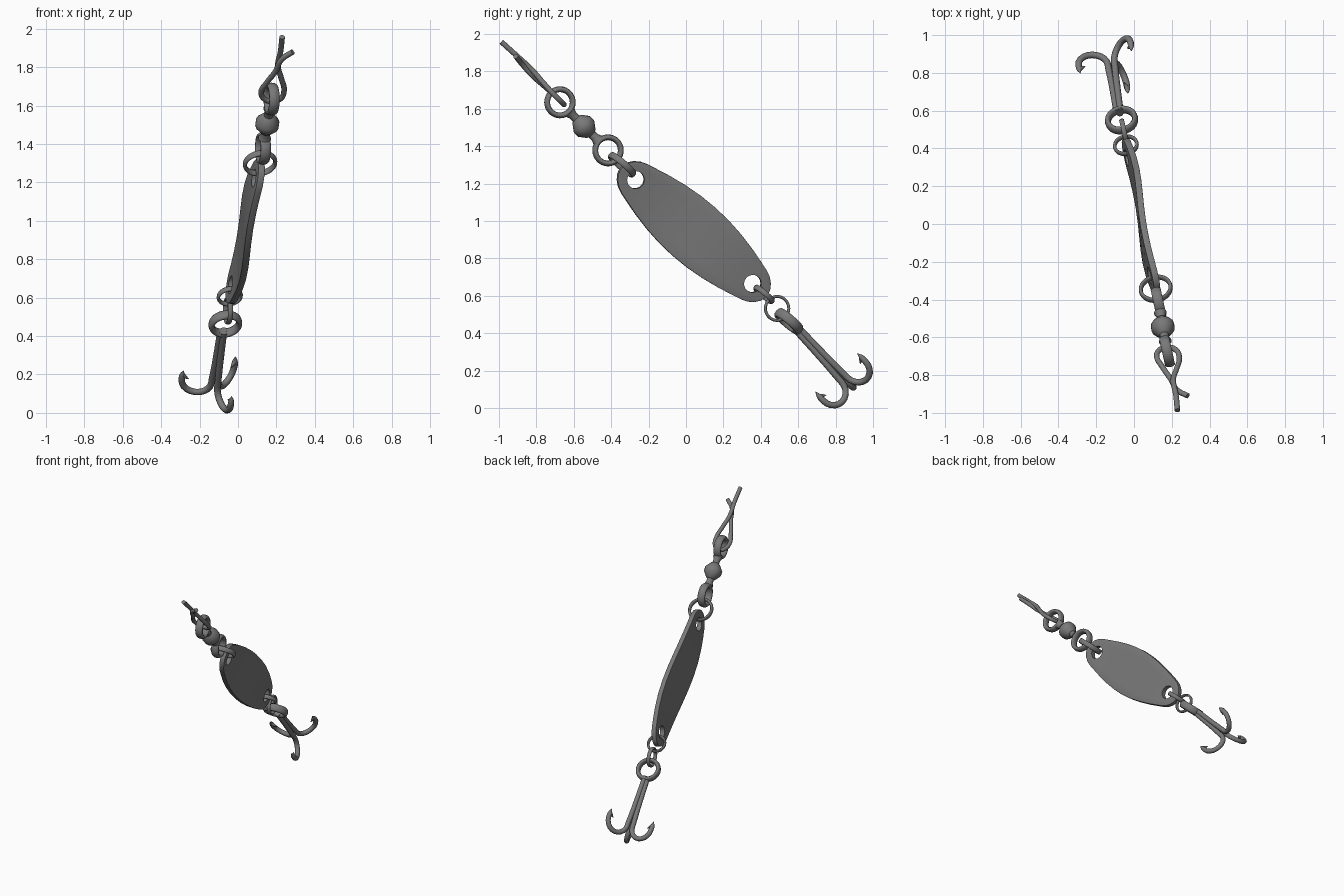
import bpy, bmesh, math
from mathutils import Vector, Matrix

if "Cube" in bpy.data.objects:
    bpy.data.objects.remove(bpy.data.objects["Cube"])

# Shared frame: u runs down the lure, n is the blade normal, w spans its width
A, B = Vector((0.105, -0.27, 1.22)), Vector((-0.03, 0.353, 0.666))
C = (A + B) / 2
u = (B - A).normalized()


def frame(normal):
    nn = Vector(normal).normalized()
    nn = (nn - u * nn.dot(u)).normalized()
    ww = nn.cross(u).normalized()
    return nn, (ww if ww.z > 0 else -ww)


n, w = frame((1, 0.217, 0))            # rings and hooks
bn, bw = frame((1, 0.15, -0.075))      # blade, slightly rolled

# Dark metal
metal = bpy.data.materials.new("dark_metal")
metal.diffuse_color = (0.19, 0.19, 0.19, 1)
metal.use_nodes = True
metal.node_tree.nodes["Principled BSDF"].inputs["Base Color"].default_value = metal.diffuse_color


def finish(ob, name, angle=40):
    ob.name = name
    bpy.ops.object.select_all(action='DESELECT')
    ob.select_set(True)
    bpy.context.view_layer.objects.active = ob
    if ob.type == 'CURVE':
        bpy.ops.object.convert(target='MESH')
        ob = bpy.context.object
    ob.data.materials.clear()
    ob.data.materials.append(metal)
    bpy.ops.object.shade_smooth_by_angle(angle=math.radians(angle))
    return ob


def wire(name, pts, radius, radii=None, kind='POLY'):
    cu = bpy.data.curves.new(name, 'CURVE')
    cu.dimensions = '3D'
    cu.bevel_depth, cu.bevel_resolution = radius, 3
    cu.use_fill_caps, cu.resolution_u = True, 6
    sp = cu.splines.new(kind)
    target = sp.bezier_points if kind == 'BEZIER' else sp.points
    target.add(len(pts) - 1)
    for i, p in enumerate(pts):
        if kind == 'BEZIER':
            target[i].co = p
            target[i].handle_left_type = target[i].handle_right_type = 'AUTO'
        else:
            target[i].co = (*p, 1)
        target[i].radius = radii[i] if radii else 1
    ob = bpy.data.objects.new(name, cu)
    bpy.context.collection.objects.link(ob)
    return finish(ob, name, 60)


def place(c, axis):
    return Matrix.Translation(c) @ axis.to_track_quat('Z', 'Y').to_matrix().to_4x4()


def band_ring(name, c, axis, R=0.070, r=0.0155, stretch=1.8):
    bpy.ops.mesh.primitive_torus_add(major_radius=R, minor_radius=r,
                                     major_segments=32, minor_segments=10)
    ob = bpy.context.object
    ob.matrix_world = place(c, axis) @ Matrix.Diagonal((1, 1, stretch, 1))
    return finish(ob, name, 80)


def lathe(name, c, axis, profile, seg=16):
    bm = bmesh.new()
    rings = [[bm.verts.new((r * math.cos(k * math.tau / seg), r * math.sin(k * math.tau / seg), z))
              for k in range(seg)] for z, r in profile]
    for p, q in zip(rings, rings[1:]):
        for k in range(seg):
            bm.faces.new((p[k], p[(k + 1) % seg], q[(k + 1) % seg], q[k]))
    bm.faces.new(rings[0][::-1])
    bm.faces.new(rings[-1])
    me = bpy.data.meshes.new(name)
    bm.to_mesh(me)
    bm.free()
    ob = bpy.data.objects.new(name, me)
    bpy.context.collection.objects.link(ob)
    ob.matrix_world = place(c, axis)
    return finish(ob, name, 50)


# Spoon blade: tapered strip with a shallow S bend
half = [(0, .172), (.1, .168), (.2, .156), (.3, .137), (.38, .117), (.43, .104),
        (.465, .09), (.495, .067), (.515, .04), (.524, .014)]
stations = [(-t, h) for t, h in half[:0:-1]] + half
bm = bmesh.new()
rows = []
for t, h in stations:
    base = C + u * t + bn * 0.014 * math.sin(math.pi * t / 0.5)
    rows.append([bm.verts.new(base + bw * h * k / 3) for k in range(-3, 4)])
for p, q in zip(rows, rows[1:]):
    for k in range(6):
        bm.faces.new((p[k], p[k + 1], q[k + 1], q[k]))
me = bpy.data.meshes.new("spoon_blade")
bm.to_mesh(me)
bm.free()
blade = bpy.data.objects.new("spoon_blade", me)
bpy.context.collection.objects.link(blade)
m = blade.modifiers.new("thick", 'SOLIDIFY')
m.thickness, m.offset = 0.034, 0
m = blade.modifiers.new("round", 'BEVEL')
m.width, m.segments, m.limit_method, m.angle_limit = 0.009, 2, 'ANGLE', math.radians(60)
for P in (A, B):
    bpy.ops.mesh.primitive_cylinder_add(vertices=24, radius=0.047, depth=0.3)
    cut = bpy.context.object
    cut.name = "hole_cutter"
    cut.matrix_world = place(P, bn)
    cut.hide_render = True
    cut.hide_set(True)
    cut.data.materials.append(metal)
    m = blade.modifiers.new("hole", 'BOOLEAN')
    m.operation, m.object, m.solver = 'DIFFERENCE', cut, 'EXACT'
finish(blade, "spoon_blade")

# Swivel: two band rings, a faceted barrel bead and short necks
band_ring("upper_split_ring", Vector((0.115, -0.342, 1.30)), w, 0.080, 0.0105, 1.8)
low, top = Vector((0.13, -0.417, 1.377)), Vector((0.175, -0.674, 1.634))
band_ring("swivel_lower_ring", low, n)
band_ring("swivel_upper_ring", top, n)
lathe("swivel_bead", (low + top) / 2, (top - low).normalized(),
      [(-.108, .034), (-.085, .024), (-.06, .024), (-.054, .034), (-.016, .062), (.016, .062),
       (.054, .034), (.06, .024), (.085, .024), (.108, .034)])

# Line loop through the upper ring, ends crossing
line = [(.23, 1.957), (.222, 1.88), (.208, 1.80), (.225, 1.74), (.24, 1.68), (.222, 1.637),
        (.175, 1.622), (.135, 1.637), (.12, 1.67), (.148, 1.72), (.195, 1.785),
        (.228, 1.845), (.285, 1.88)]
side = [0, .004, .007, .003, 0, 0, 0, 0, 0, -.003, -.007, -.004, 0]
wire("line_loop", [Vector((x, -.652 - (z - 1.622) * 1.0 + s, z + s))
                   for (x, z), s in zip(line, side)], 0.0145, kind='BEZIER')

# Lower connecting rings and hook eye
band_ring("lower_split_ring", Vector((-0.043, 0.417, 0.607)), w, 0.060, 0.009, 1.7)
band_ring("link_ring", Vector((-0.052, 0.487, 0.532)), n, 0.064, 0.008, 1.7)
band_ring("hook_eye", Vector((-0.066, 0.55, 0.463)), w, R=0.073)

# Treble hook: three barbed hooks around a common shank axis
d = Vector((-0.1, 0.68, -0.73)).normalized()
hn = (n - d * n.dot(d)).normalized()
hw = hn.cross(d)
if hw.z < 0:
    hw = -hw
S = Vector((-0.08, 0.597, 0.42))
for i in range(3):
    ang = math.pi - 0.22 + i * math.tau / 3
    e = hn * math.cos(ang) + hw * math.sin(ang)
    prof = [(-.01, .012), (.12, .014), (.24, .017), (.34, .022)]
    prof += [(.365 + .078 * math.sin(k * math.pi / 10), .100 - .078 * math.cos(k * math.pi / 10))
             for k in range(11)]
    prof += [(.345, .179), (.325, .178), (.303, .175)]
    radii = [1] * (len(prof) - 3) + [.9, .65, .08]
    wire(f"hook_{i + 1}", [S + d * a + e * r for a, r in prof], 0.0175, radii)
    barb = [(.335, .175), (.346, .160), (.357, .142)]
    wire(f"hook_barb_{i + 1}", [S + d * a + e * r for a, r in barb], 0.013, [1, .7, .08])
